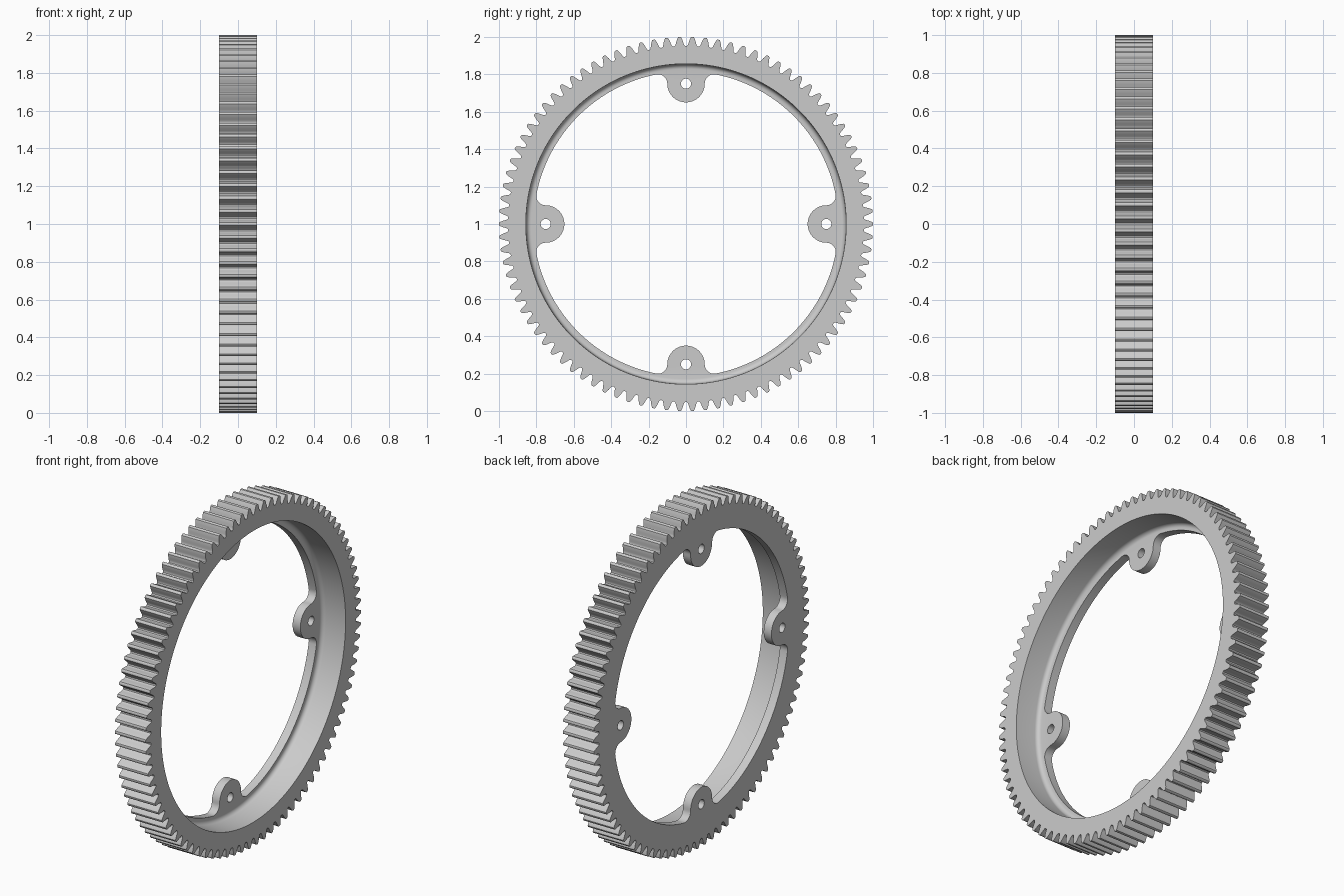
import bpy, bmesh, math
from math import sin, cos, pi, radians

if "Cube" in bpy.data.objects:
    bpy.data.objects.remove(bpy.data.objects["Cube"])

TEETH = 90
BACK, FLANGE, FRONT = -0.1, -0.05, 0.1
LUG_R, LUG_POS, FILLET, HOLE_R = 0.1, 0.75, 0.05, 0.027

bm = bmesh.new()


def loop(points, x):
    """Closed edge loop of (y, z) points at depth x, centred at z = 1."""
    vs = [bm.verts.new((x, p[0], 1 + p[1])) for p in points]
    es = [bm.edges.new((vs[i - 1], vs[i])) for i in range(len(vs))]
    return vs, es


def wall(a, b):
    """Quads between two loops of equal count."""
    va, vb = a[0], b[0]
    for i in range(len(va)):
        bm.faces.new((va[i - 1], va[i], vb[i], vb[i - 1]))


def cap(*loops):
    """Flat face between an outer loop and its holes."""
    edges = [e for l in loops for e in l[1]]
    bmesh.ops.triangle_fill(bm, use_beauty=True, edges=edges, normal=(1, 0, 0))


def circle(r, n, cy=0.0, cz=0.0):
    return [(cy + r * cos(2 * pi * i / n), cz + r * sin(2 * pi * i / n)) for i in range(n)]


def arc(cu, cv, r, a0, a1, n):
    return [(cu + r * cos(a0 + (a1 - a0) * i / n), cv + r * sin(a0 + (a1 - a0) * i / n))
            for i in range(n + 1)]


def turn(p, a):
    return (p[0] * cos(a) - p[1] * sin(a), p[0] * sin(a) + p[1] * cos(a))


# Gear outline: one tooth flank mirrored and repeated
flank = [(0.951, 0.44), (0.955, 0.37), (0.965, 0.31), (0.978, 0.25),
         (0.99, 0.18), (0.998, 0.12), (1.0, 0.06)]
tooth = [(r, -h) for r, h in flank] + [(r, h) for r, h in reversed(flank)]
pitch = 2 * pi / TEETH
gear = [(r * cos((k + h) * pitch), r * sin((k + h) * pitch))
        for k in range(TEETH) for r, h in tooth]

# Inner outline: four rounded lugs blended into the ring
off = LUG_R + FILLET
ring_r = math.hypot(LUG_POS, off) + FILLET
phi = math.atan2(off, LUG_POS)
quarter = (arc(LUG_POS, -off, FILLET, -phi, pi / 2, 10)
           + arc(LUG_POS, 0, LUG_R, 1.5 * pi, 0.5 * pi, 28)[1:-1]
           + arc(LUG_POS, off, FILLET, -pi / 2, phi, 10)
           + arc(0, 0, ring_r, phi, pi / 2 - phi, 36)[1:-1])
inner = [turn(p, k * pi / 2) for k in range(4) for p in quarter]

# Outer toothed wall
gear_back, gear_front = loop(gear, BACK), loop(gear, FRONT)
wall(gear_back, gear_front)

# Flange wall with lugs, and the bolt holes
in_back, in_flange = loop(inner, BACK), loop(inner, FLANGE)
wall(in_back, in_flange)
holes_back, holes_flange = [], []
for k in range(4):
    c = turn((LUG_POS, 0), k * pi / 2)
    pts = circle(HOLE_R, 24, *c)
    holes_back.append(loop(pts, BACK))
    holes_flange.append(loop(pts, FLANGE))
    wall(holes_back[-1], holes_flange[-1])

# Recess wall with a rounded foot
profile = [(FRONT, 0.856)] + [
    (-0.025 - 0.025 * sin(radians(a)), 0.828 + 0.025 * cos(radians(a)))
    for a in range(0, 91, 15)]
rings = [loop(circle(r, 180), x) for x, r in profile]
for a, b in zip(rings, rings[1:]):
    wall(a, b)

# Flat faces
cap(gear_back, in_back, *holes_back)
cap(gear_front, rings[0])
cap(rings[-1], in_flange, *holes_flange)
bmesh.ops.recalc_face_normals(bm, faces=bm.faces[:])

mesh = bpy.data.meshes.new("ring_gear")
bm.to_mesh(mesh)
bm.free()
gear_obj = bpy.data.objects.new("ring_gear", mesh)
bpy.context.collection.objects.link(gear_obj)

steel = bpy.data.materials.new("grey_metal")
steel.diffuse_color = (0.6, 0.6, 0.6, 1)
steel.use_nodes = True
steel.node_tree.nodes["Principled BSDF"].inputs["Base Color"].default_value = steel.diffuse_color
mesh.materials.append(steel)

bpy.context.view_layer.objects.active = gear_obj
gear_obj.select_set(True)
bpy.ops.object.shade_smooth_by_angle(angle=radians(30))
